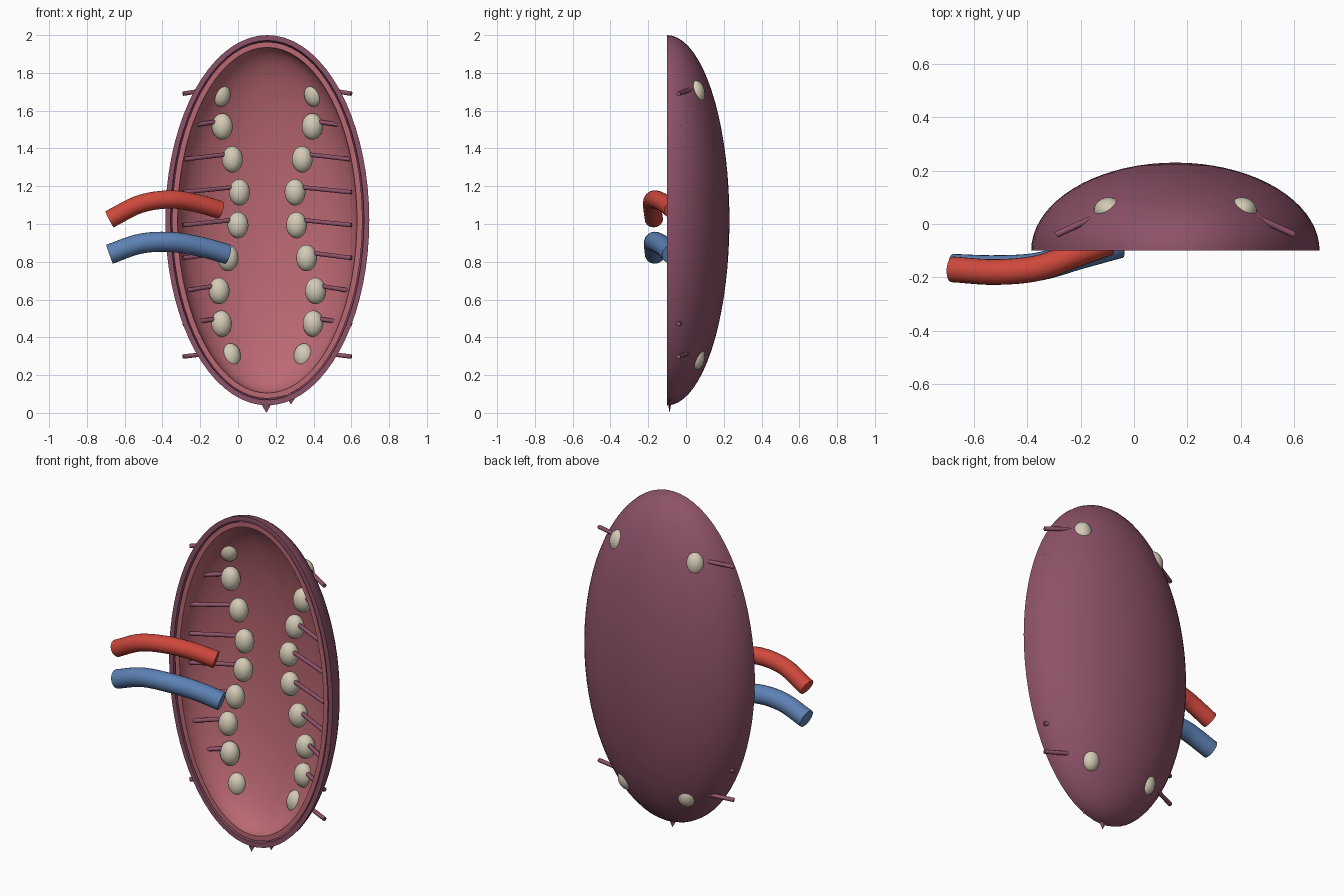
import bpy, bmesh, math
from mathutils import Vector

if "Cube" in bpy.data.objects:
    bpy.data.objects.remove(bpy.data.objects["Cube"])

CX, CY, CZ = 0.155, -0.10, 1.02      # centre of the cut plane


def material(name, rgb):
    m = bpy.data.materials.new(name)
    m.diffuse_color = (*rgb, 1)
    m.use_nodes = True
    m.node_tree.nodes["Principled BSDF"].inputs["Base Color"].default_value = m.diffuse_color
    return m


PURPLE = material("capsule_purple", (0.27, 0.085, 0.14))
PINK = material("inner_pink", (0.50, 0.14, 0.17))
RED = material("artery_red", (0.62, 0.065, 0.045))
BLUE = material("vein_blue", (0.11, 0.22, 0.46))
CREAM = material("bead_cream", (0.66, 0.60, 0.47))


def finish(bm, name, mat, angle=40):
    bmesh.ops.recalc_face_normals(bm, faces=bm.faces)
    me = bpy.data.meshes.new(name)
    bm.to_mesh(me)
    bm.free()
    ob = bpy.data.objects.new(name, me)
    bpy.context.collection.objects.link(ob)
    me.materials.append(mat)
    bpy.ops.object.select_all(action='DESELECT')
    ob.select_set(True)
    bpy.context.view_layer.objects.active = ob
    bpy.ops.object.shade_smooth_by_angle(angle=math.radians(angle))
    return ob


def half_shell(name, mat, t_out, t_in, lip, seg=72, rings=18):
    """Half ellipsoid bowl with an outer wall, an inner wall and a flat rim."""
    bm = bmesh.new()

    def ring(t, a, y0):
        c, s = math.cos(a), math.sin(a)
        return [bm.verts.new((CX + (0.54 - t) * c * math.cos(u),
                              y0 + (0.33 - t - (y0 - CY)) * s,
                              CZ + (0.98 - t) * c * math.sin(u)))
                for u in (2 * math.pi * i / seg for i in range(seg))]

    angles = [math.pi / 2 * i / rings for i in range(rings)]
    loops = [ring(t_out, a, CY + lip) for a in reversed(angles)]
    loops += [ring(t_in, a, CY + lip) for a in angles]
    for p, q in zip(loops, loops[1:]):
        for i in range(seg):
            j = (i + 1) % seg
            bm.faces.new((p[i], p[j], q[j], q[i]))
    for loop, t in ((loops[0], t_out), (loops[-1], t_in)):
        tip = bm.verts.new((CX, CY + 0.33 - t, CZ))
        for i in range(seg):
            bm.faces.new((loop[i], loop[(i + 1) % seg], tip))
    return finish(bm, name, mat)


def tube(name, mat, pts, radius, sides=24, steps=10):
    """Capped round tube along a smooth curve through the points."""
    pts = [Vector(p) for p in pts]
    ext = [2 * pts[0] - pts[1]] + pts + [2 * pts[-1] - pts[-2]]
    path = []
    for a, b, c, d in zip(ext, ext[1:], ext[2:], ext[3:]):
        for k in range(steps):
            t = k / steps
            path.append(0.5 * (2 * b + (c - a) * t + (2 * a - 5 * b + 4 * c - d) * t * t
                               + (3 * b - a - 3 * c + d) * t ** 3))
    path.append(pts[-1])
    bm = bmesh.new()
    loops = []
    for i, p in enumerate(path):
        d = (path[min(i + 1, len(path) - 1)] - path[max(i - 1, 0)]).normalized()
        side = d.cross(Vector((0, 0, 1))).normalized()
        up = side.cross(d)
        loops.append([bm.verts.new(p + radius * (math.cos(u) * side + math.sin(u) * up))
                      for u in (2 * math.pi * k / sides for k in range(sides))])
    for p, q in zip(loops, loops[1:]):
        for i in range(sides):
            j = (i + 1) % sides
            bm.faces.new((p[i], p[j], q[j], q[i]))
    bm.faces.new(loops[0])
    bm.faces.new(loops[-1])
    return finish(bm, name, mat)


def bead(name, loc):
    bm = bmesh.new()
    bmesh.ops.create_uvsphere(bm, u_segments=24, v_segments=16, radius=1)
    for v in bm.verts:
        v.co = Vector((v.co.x * 0.055, v.co.y * 0.05, v.co.z * 0.07)) + Vector(loc)
    return finish(bm, name, CREAM, 60)


# Two nested bowls with a narrow groove between the rims
half_shell("outer_shell", PURPLE, 0.0, 0.028, 0.0)
half_shell("inner_shell", PINK, 0.036, 0.065, 0.006)

# Two wavy columns of beads, each with a thin side stalk
offsets = [0.25, 0.238, 0.185, 0.147, 0.155, 0.208, 0.255, 0.243, 0.195]
for k, off in enumerate(offsets):
    z = 1.69 - 0.174 * k
    for side, label in ((-1, "left"), (1, "right")):
        bead(f"bead_{label}_{k + 1}", (CX + side * off, 0.05, z))
        tube(f"stalk_{label}_{k + 1}", PURPLE,
             [(CX + side * 0.445, -0.04, z), (CX + side * off, 0.05, z + 0.03)],
             0.012, sides=10, steps=1)

# Vessels leaving on the left
tube("artery", RED, [(-0.68, -0.17, 1.025), (-0.52, -0.18, 1.105), (-0.36, -0.165, 1.13),
                     (-0.22, -0.115, 1.11), (-0.095, -0.07, 1.075)], 0.048)
tube("vein", BLUE, [(-0.68, -0.165, 0.84), (-0.52, -0.17, 0.895), (-0.36, -0.16, 0.905),
                    (-0.20, -0.115, 0.88), (-0.055, -0.075, 0.84)], 0.053)

# Small pinched points at the bottom of the rim
for i, (x, z, h) in enumerate([(0.15, 0.0, 0.07), (0.28, 0.045, 0.06)]):
    bm = bmesh.new()
    bmesh.ops.create_cone(bm, cap_ends=True, segments=4, radius1=0.0, radius2=0.04, depth=h)
    for v in bm.verts:
        v.co = Vector((x + v.co.x, -0.087 + v.co.y * 0.3, z + h / 2 + v.co.z))
    finish(bm, f"rim_point_{i + 1}", PURPLE, 20)
